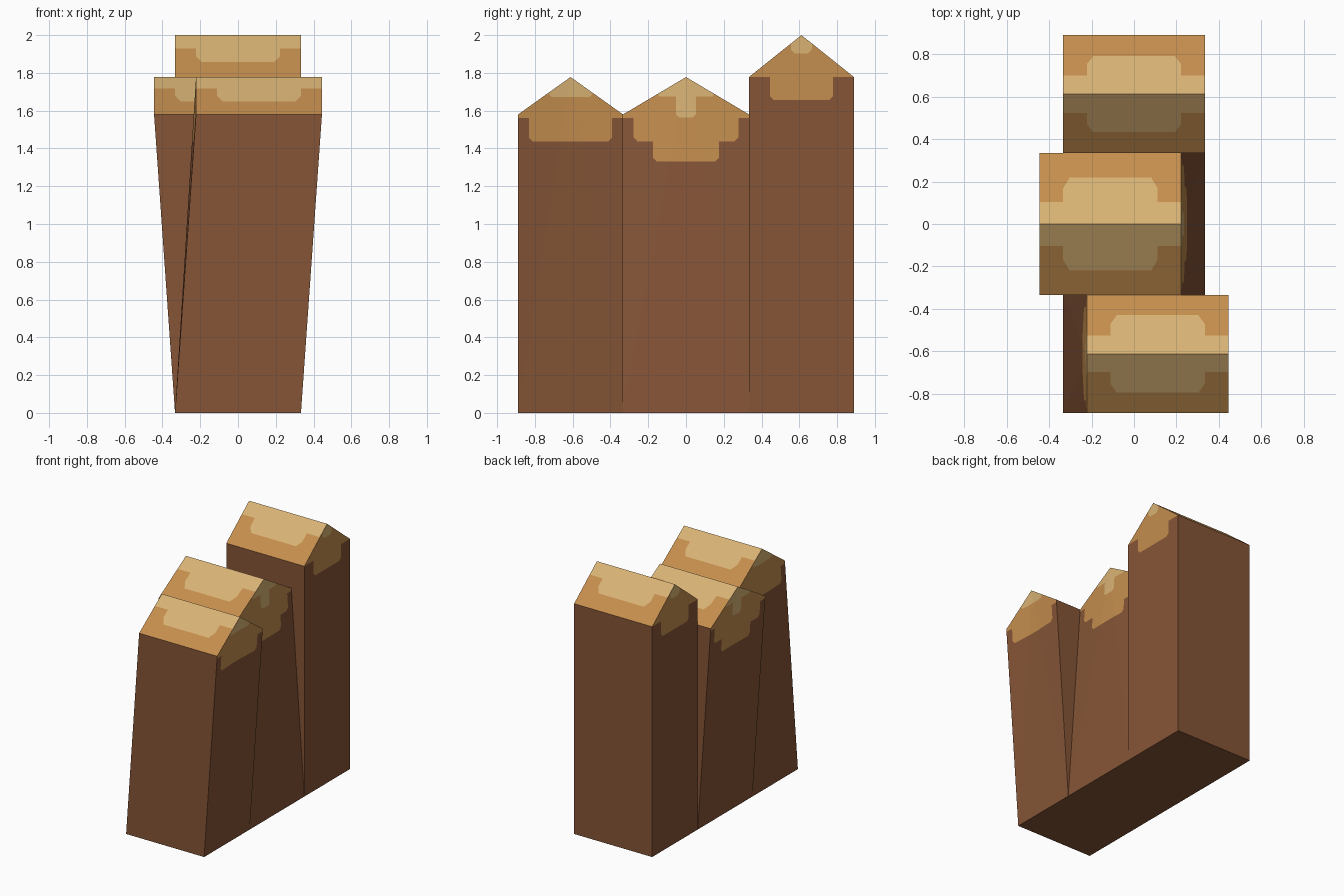
import bpy, bmesh
from mathutils import Vector

if "Cube" in bpy.data.objects:
    bpy.data.objects.remove(bpy.data.objects["Cube"])


def material(name, rgb):
    m = bpy.data.materials.new(name)
    lin = [((c / 255 + 0.055) / 1.055) ** 2.4 for c in rgb]
    m.diffuse_color = (*lin, 1)
    m.use_nodes = True
    m.node_tree.nodes["Principled BSDF"].inputs["Base Color"].default_value = m.diffuse_color
    return m


MATS = [material("bark_brown", (134, 85, 55)),
        material("cut_wood_orange", (196, 142, 78)),
        material("cut_wood_light", (216, 178, 116))]
BARK, ORANGE, LIGHT = 0, 1, 2
WIDE = 9


def half_planes(zone, centre, axis):
    """A patch of half width w above height low, with chamfered lower corners."""
    w, low, chamfer = zone
    u, up = Vector((0, 0, 0)), Vector((0, 0, 1))
    u[axis] = 1
    planes = [(up * low, up)]
    if w < WIDE:
        for s in (-1, 1):
            edge = u * (centre + s * w)
            planes.append((edge, u * -s))
            planes.append((edge + up * (low + chamfer), up - u * s))
    return planes


def paint(bm, pick, zones, centre, axis, mat):
    """Cut the picked faces along each zone's outline and colour what lies inside."""
    for zone in zones:
        planes = half_planes(zone, centre, axis)
        for co, no in planes:
            faces = [f for f in bm.faces if pick(f)]
            geom = list({e for f in faces for e in f.edges}
                        | {v for f in faces for v in f.verts}) + faces
            bmesh.ops.bisect_plane(bm, geom=geom, dist=1e-5, plane_co=co, plane_no=no)
        bm.normal_update()
        for f in bm.faces:
            c = f.calc_center_median()
            if pick(f) and all((c - co).dot(no) > 0 for co, no in planes):
                f.material_index = mat


def post(name, y0, y1, lean, eave, ridge, end_orange, end_light, roof_light):
    """Gabled post with a fixed base whose top is shifted sideways by lean."""
    mid, half = (y0 + y1) / 2, 1 / 3
    bm = bmesh.new()
    profile = [(y0, 0), (y1, 0), (y1, eave), (mid, ridge), (y0, eave)]
    ends = [[bm.verts.new((s * half + (lean if z else 0), y, z)) for y, z in profile]
            for s in (-1, 1)]
    for v in ends:      # end walls fan out from the ridge
        for i, j in ((0, 1), (1, 2), (4, 0)):
            bm.faces.new((v[3], v[i], v[j]))
    for i in range(5):  # base, long walls and roof slopes
        j = (i + 1) % 5
        bm.faces.new((ends[0][i], ends[0][j], ends[1][j], ends[1][i]))
    bmesh.ops.recalc_face_normals(bm, faces=bm.faces)

    def is_end(f):
        return abs(f.normal.x) > 0.8

    def is_roof(f):
        return f.normal.z > 0.3 and not is_end(f)

    for f in bm.faces:
        f.material_index = ORANGE if is_roof(f) else BARK
    paint(bm, is_end, end_orange, mid, 1, ORANGE)
    paint(bm, is_end, end_light, mid, 1, LIGHT)
    paint(bm, is_roof, roof_light, lean, 0, LIGHT)

    me = bpy.data.meshes.new(name)
    bm.to_mesh(me)
    bm.free()
    for m in MATS:
        me.materials.append(m)
    bpy.context.collection.objects.link(bpy.data.objects.new(name, me))


LOW_ROOF = [(WIDE, 1.717, 0), (0.222, 1.648, 0.03)]
OUT, IN, LEAN = 0.889, 1 / 3, 1 / 9

# Front post leans right, middle post leans left, back post is tall and upright
post("front_post", -OUT, -IN, LEAN, 1.58, 1.778,
     [(WIDE, 1.56, 0), (0.22, 1.437, 0.02)],
     [(0.12, 1.672, 0.02)], LOW_ROOF)
post("middle_post", -IN, IN, -LEAN, 1.58, 1.778,
     [(WIDE, 1.56, 0), (0.277, 1.437, 0.02), (0.175, 1.33, 0.02)],
     [(0.16, 1.675, 0.02), (0.053, 1.565, 0.015)], LOW_ROOF)
post("back_post", IN, OUT, 0, 1.778, 2.0,
     [(WIDE, 1.778, 0), (0.167, 1.657, 0.02)],
     [(0.055, 1.903, 0.02)],
     [(WIDE, 1.93, 0), (0.222, 1.857, 0.03)])
